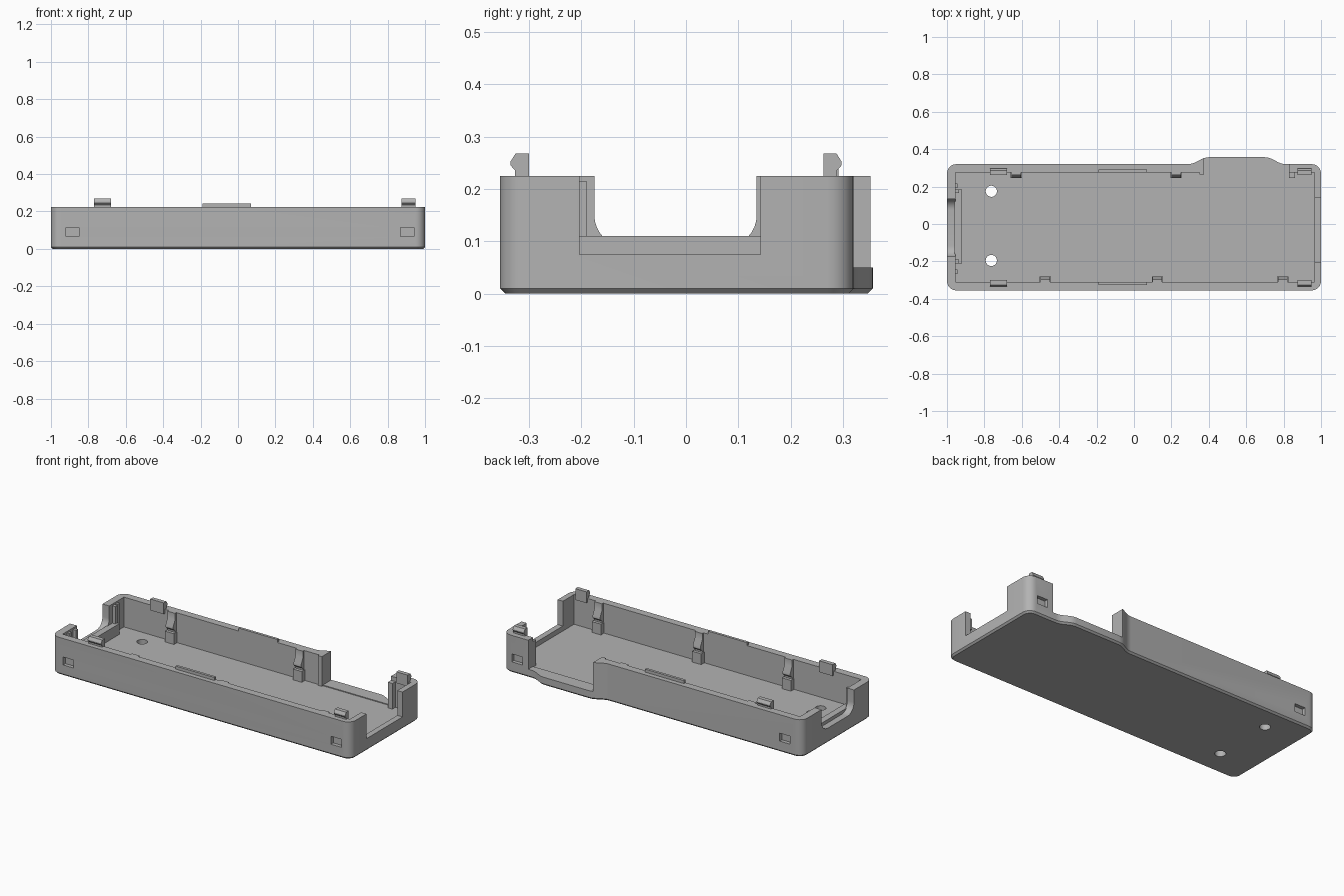
import bpy, bmesh, math
from mathutils import Vector

cube = bpy.data.objects.get("Cube")
if cube:
    bpy.data.objects.remove(cube, do_unlink=True)

grey = bpy.data.materials.new("plain_grey")
grey.use_nodes = True
grey.diffuse_color = (0.45, 0.45, 0.45, 1)
grey.node_tree.nodes["Principled BSDF"].inputs["Base Color"].default_value = grey.diffuse_color

TOP, FLOOR, SILL = 0.225, 0.045, 0.05
FRONT_IN, BACK_IN = -0.31, 0.275


def finish(name, bm):
    bmesh.ops.recalc_face_normals(bm, faces=bm.faces)
    mesh = bpy.data.meshes.new(name)
    bm.to_mesh(mesh)
    bm.free()
    mesh.materials.append(grey)
    obj = bpy.data.objects.new(name, mesh)
    bpy.context.collection.objects.link(obj)
    return obj


def prism_mesh(points, direction):
    bm = bmesh.new()
    face = bm.faces.new([bm.verts.new(p) for p in points])
    ext = bmesh.ops.extrude_face_region(bm, geom=[face])
    moved = [v for v in ext["geom"] if isinstance(v, bmesh.types.BMVert)]
    bmesh.ops.translate(bm, verts=moved, vec=Vector(direction))
    return bm


def box(name, x0, x1, y0, y1, z0, z1):
    base = [(x0, y0, z0), (x1, y0, z0), (x1, y1, z0), (x0, y1, z0)]
    return finish(name, prism_mesh(base, (0, 0, z1 - z0)))


def along_x(name, x0, x1, profile):
    """Extrude a (y, z) profile along x."""
    return finish(name, prism_mesh([(x0, y, z) for y, z in profile], (x1 - x0, 0, 0)))


def cut(target, cutter):
    mod = target.modifiers.new("cut", "BOOLEAN")
    mod.operation, mod.solver, mod.object = "DIFFERENCE", "EXACT", cutter
    cutter.hide_render = True
    dg = bpy.context.evaluated_depsgraph_get()
    dg.update()
    mesh = bpy.data.meshes.new_from_object(target.evaluated_get(dg))
    target.modifiers.clear()
    target.data = mesh
    bpy.data.objects.remove(cutter, do_unlink=True)


# Outer shell with a bulge in the back wall, rounded corners, chamfered base
outline = [(-1, -0.355), (1, -0.355), (1, 0.32), (0.79, 0.32), (0.72, 0.357),
           (0.38, 0.357), (0.31, 0.32), (-1, 0.32)]
bm = prism_mesh([(x, y, 0) for x, y in outline], (0, 0, TOP))


def upright(e):
    a, b = e.verts
    return abs(a.co.z - b.co.z) > 0.1


def at_corner(e):
    return abs(e.verts[0].co.x) > 0.99


bmesh.ops.bevel(bm, geom=[e for e in bm.edges if upright(e) and at_corner(e)],
                offset=0.05, segments=6, profile=0.5, affect="EDGES")
bulge = [e for e in bm.edges if upright(e) and 0.3 < e.verts[0].co.x < 0.8
         and e.verts[0].co.y > 0.31]
bmesh.ops.bevel(bm, geom=bulge, offset=0.02, segments=3, profile=0.5, affect="EDGES")
base = [e for e in bm.edges if all(v.co.z < 0.001 for v in e.verts)]
bmesh.ops.bevel(bm, geom=base, offset=0.01, segments=1, affect="EDGES")
tray = finish("tray", bm)

# Hollow inside, open bay at the back, notch in the left end
cut(tray, box("cavity", -0.955, 0.965, FRONT_IN, BACK_IN, FLOOR, 0.4))
cut(tray, box("bay", 0.375, 0.83, 0.25, 0.45, SILL, 0.4))
cut(tray, box("end_notch", 0.94, 1.1, -0.203, 0.142, 0.075, 0.4))

# Rounded cradle opening in the right end
r, y0, y1, zb = 0.06, -0.175, 0.135, 0.09
profile = [(y1, 0.4), (y0, 0.4)]
for cy, start in ((y0 + r, math.pi), (y1 - r, 1.5 * math.pi)):
    for i in range(9):
        a = start + i * math.pi / 16
        profile.append((cy + r * math.cos(a), zb + r + r * math.sin(a)))
cut(tray, along_x("cradle_cut", -1.1, -0.9, profile))

# Screw holes through the floor
for y in (0.175, -0.195):
    ring = [(-0.763 + 0.03 * math.cos(t * math.pi / 12), y + 0.03 * math.sin(t * math.pi / 12), -0.1)
            for t in range(24)]
    cut(tray, finish("hole", prism_mesh(ring, (0, 0, 0.3))))

# Latch pockets near all four corners
for x in (-0.885, 0.905):
    cut(tray, box("front_pocket", x - 0.035, x + 0.035, -0.4, -0.333, 0.065, 0.113))
    cut(tray, box("back_pocket", x - 0.035, x + 0.035, 0.298, 0.4, 0.065, 0.113))

parts = [tray]

# Snap hooks and alignment lips standing on the rims
for side, inner, s in (("front", -0.30, -1), ("back", 0.262, 1)):
    hook = [(0, 0.2), (0, 0.268), (0.025, 0.268), (0.035, 0.252), (0.035, 0.245),
            (0.026, 0.235), (0.026, 0.2)]
    for end, x0, x1 in (("right", -0.77, -0.68), ("left", 0.875, 0.95)):
        parts.append(along_x(f"{side}_{end}_snap_hook", x0, x1,
                             [(inner + s * d, z) for d, z in hook]))
    wall = FRONT_IN if s < 0 else BACK_IN
    a, b = sorted((wall, wall + s * 0.016))
    parts.append(box(f"{side}_lip", -0.19, 0.07, a, b, 0.2, 0.243))

# Board clips on the inner walls: slim stem above a stouter foot
stem = [(-0.01, 0.04), (0.012, 0.04), (0.012, 0.12), (0.03, 0.135), (0.03, 0.15),
        (0.012, 0.185), (0.012, TOP), (-0.01, TOP)]
for wall, s, xs in ((FRONT_IN, 1, (-0.475, 0.125, 0.795)), (BACK_IN, -1, (-0.63, 0.225))):
    for x in xs:
        parts.append(along_x("clip_stem", x - 0.025, x + 0.025,
                             [(wall + s * d, z) for d, z in stem]))
        a, b = sorted((wall - s * 0.01, wall + s * 0.03))
        parts.append(box("clip_foot", x - 0.03, x + 0.03, a, b, 0.04, 0.11))

# Cradle bar, its side posts and guide ribs at the right end
parts.append(box("cradle_bar", -0.96, -0.92, -0.21, 0.185, 0.04, 0.11))
for y in (-0.21, 0.165):
    parts.append(box("cradle_post", -0.96, -0.935, y, y + 0.02, 0.04, 0.215))
for y in (-0.255, 0.205):
    parts.append(box("guide_rib", -0.96, -0.943, y - 0.012, y + 0.012, 0.04, 0.215))

# Corner post rib and the flange beside the bay
parts.append(box("post_rib", 0.83, 0.86, 0.245, 0.29, 0.04, 0.2))
parts.append(box("bay_flange", 0.35, 0.375, 0.265, 0.29, 0.04, TOP))

for o in bpy.context.selected_objects:
    o.select_set(False)
for o in parts:
    o.select_set(True)
bpy.context.view_layer.objects.active = tray
bpy.ops.object.shade_smooth_by_angle(angle=math.radians(30))
